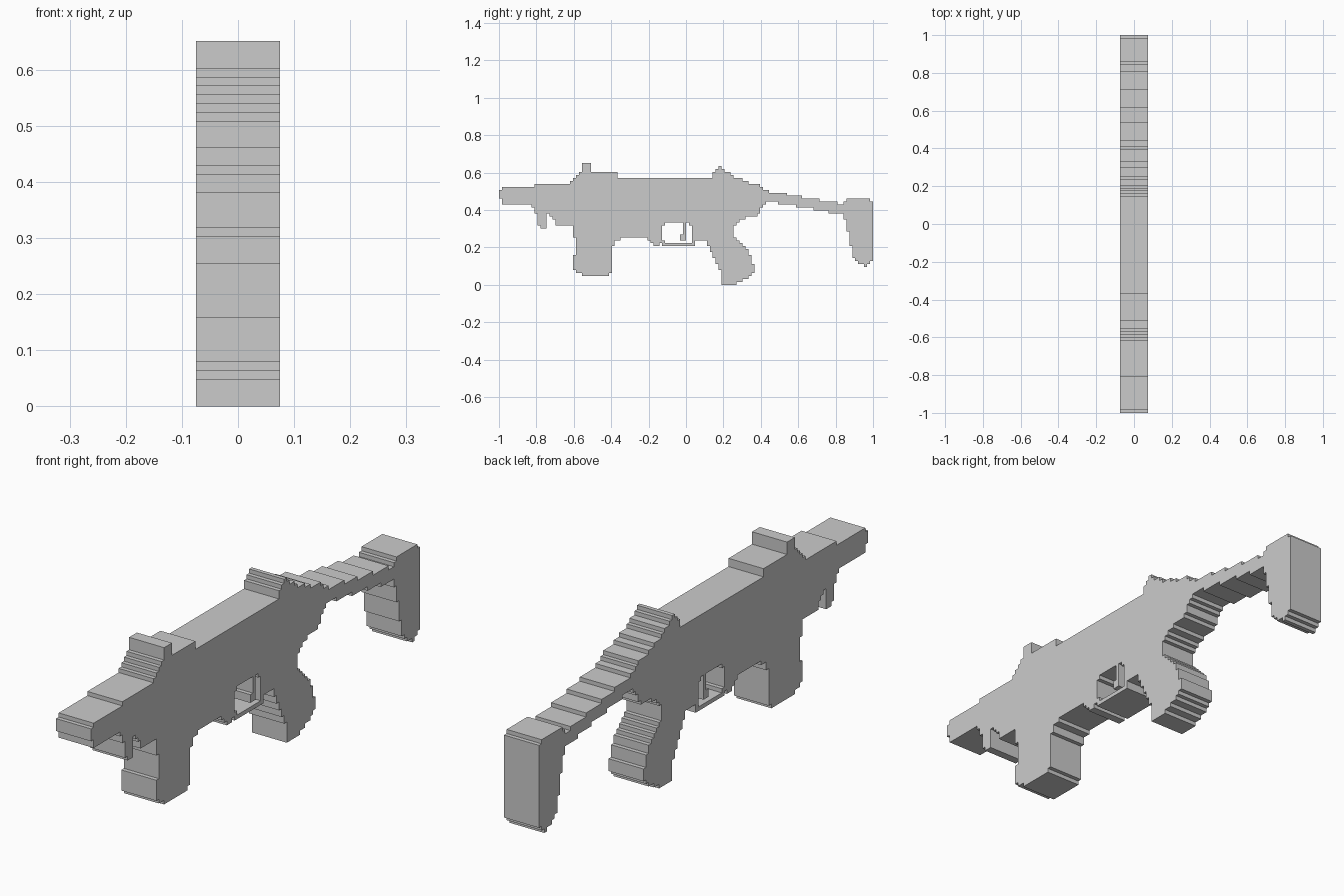
import bpy, bmesh, math

if "Cube" in bpy.data.objects:
    bpy.data.objects.remove(bpy.data.objects["Cube"])

CELL = 1 / 63          # the silhouette sits on a grid 126 cells long
HALF = 0.0745          # half thickness
owner = {}             # grid cell -> part name


def at(steps, col):
    """Height of a stepped line at a column."""
    return [h for c, h in steps if c <= col][-1]


def fill(name, c0, c1, r0, r1):
    for c in range(c0, c1):
        for r in range(r0, r1):
            owner.setdefault((c, r), name)


def stepped(name, c0, c1, bottom, top):
    for c in range(c0, c1):
        fill(name, c, c + 1, at(bottom, c), at(top, c))


# Receiver and barrel
stepped("receiver", 0, 91,
        [(0, 29), (1, 27), (11, 26), (12, 24), (17, 23), (18, 22), (19, 20),
         (38, 13), (39, 15), (41, 16), (50, 15), (51, 14), (52, 13), (54, 15),
         (55, 20), (56, 21), (64, 20), (80, 21), (81, 22), (83, 23), (87, 24),
         (88, 26), (89, 27), (90, 28)],
        [(0, 32), (1, 33), (12, 34), (24, 35), (25, 36), (26, 37), (27, 38),
         (40, 36), (72, 38), (73, 39), (74, 39), (76, 38), (78, 37), (79, 36),
         (82, 35), (84, 34), (88, 33), (89, 32)])

# Sights
fill("front_sight", 28, 31, 38, 41)
fill("rear_sight", 74, 75, 39, 40)

# Tab under the barrel
stepped("barrel_tab", 13, 16, [(13, 20), (14, 19)], [(13, 24)])

# Magazine
fill("magazine", 25, 38, 16, 20)
fill("magazine", 26, 38, 10, 16)
stepped("magazine", 25, 38, [(25, 5), (26, 4), (28, 3), (37, 4)], [(25, 10)])

# Trigger guard and trigger
stepped("trigger_guard", 54, 66, [(54, 14), (55, 13)],
        [(54, 15), (56, 14), (65, 20)])
fill("trigger", 62, 63, 15, 21)
fill("trigger", 61, 62, 15, 17)

# Grip, one span per row from the bottom up
grip_front = [(0, 75), (5, 74), (7, 73), (9, 72), (11, 71), (13, 70), (15, 66)]
grip_back = [(0, 80), (1, 82), (2, 84), (3, 85), (4, 86), (7, 85), (10, 84),
             (12, 83), (13, 82), (14, 81), (15, 80), (16, 79)]
for r in range(20):
    fill("grip", at(grip_front, r), at(grip_back, r), r, r + 1)

# Stock arm and butt
stepped("stock_arm", 91, 116,
        [(91, 28), (94, 27), (100, 26), (106, 25), (111, 24)],
        [(91, 31), (97, 30), (102, 29), (108, 28), (114, 27)])
stepped("stock_butt", 116, 126,
        [(116, 22), (117, 18), (118, 13), (119, 9), (120, 8), (121, 7),
         (123, 6), (124, 7), (125, 8)],
        [(116, 28), (117, 29), (125, 28)])


# Turn each part's cells into a clean extruded mesh, walls only on the outside
def build(name):
    bm = bmesh.new()
    verts = {}

    def v(x, c, r):
        if (x, c, r) not in verts:
            verts[x, c, r] = bm.verts.new((x * HALF, c * CELL - 1, r * CELL))
        return verts[x, c, r]

    for (c, r), part in owner.items():
        if part != name:
            continue
        ring = [(c, r), (c + 1, r), (c + 1, r + 1), (c, r + 1)]
        bm.faces.new([v(1, *p) for p in ring])
        bm.faces.new([v(-1, *p) for p in reversed(ring)])
        for i, (dc, dr) in enumerate([(0, -1), (1, 0), (0, 1), (-1, 0)]):
            if (c + dc, r + dr) not in owner:
                a, b = ring[i], ring[(i + 1) % 4]
                bm.faces.new([v(1, *b), v(1, *a), v(-1, *a), v(-1, *b)])
    bmesh.ops.dissolve_limit(bm, angle_limit=math.radians(1),
                             verts=bm.verts[:], edges=bm.edges[:])
    mesh = bpy.data.meshes.new(name)
    bm.to_mesh(mesh)
    bm.free()
    bpy.context.collection.objects.link(bpy.data.objects.new(name, mesh))


for part_name in sorted(set(owner.values())):
    build(part_name)
